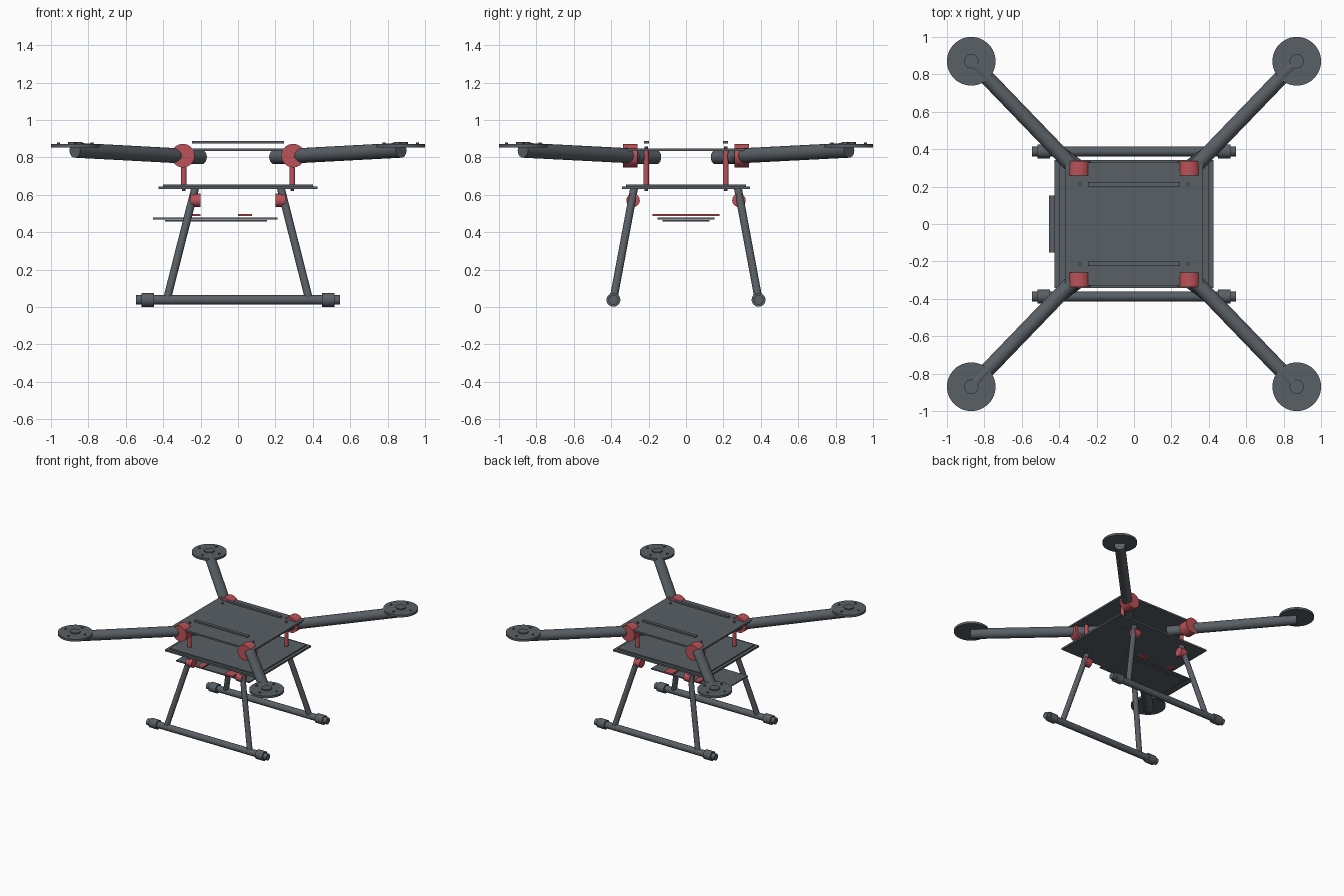
import bpy
from mathutils import Vector

if "Cube" in bpy.data.objects:
    bpy.data.objects.remove(bpy.data.objects["Cube"])


def material(name, colour):
    m = bpy.data.materials.new(name)
    m.diffuse_color = colour
    m.use_nodes = True
    m.node_tree.nodes["Principled BSDF"].inputs["Base Color"].default_value = m.diffuse_color
    return m


GREY = material("dark_grey", (0.10, 0.115, 0.13, 1))
RED = material("red", (0.50, 0.085, 0.10, 1))


def finish(obj, name, mat):
    obj.name = name
    obj.data.materials.append(mat)
    return obj


def tube(name, a, b, r, mat=GREY, sides=32):
    """Cylinder between two points."""
    a, b = Vector(a), Vector(b)
    d = b - a
    bpy.ops.mesh.primitive_cylinder_add(vertices=sides, radius=r, depth=d.length, location=(a + b) / 2)
    obj = bpy.context.object
    obj.rotation_euler = d.to_track_quat('Z', 'Y').to_euler()
    bpy.ops.object.shade_smooth_by_angle()
    return finish(obj, name, mat)


def box(name, lo, hi, mat=GREY):
    """Box between two corners."""
    lo, hi = Vector(lo), Vector(hi)
    bpy.ops.mesh.primitive_cube_add(size=1, location=(lo + hi) / 2)
    obj = bpy.context.object
    obj.scale = hi - lo
    bpy.ops.object.transform_apply(location=False, rotation=False, scale=True)
    return finish(obj, name, mat)


# Body plates
box("lower_plate", (-0.425, -0.342, 0.631), (0.425, 0.342, 0.645))
box("lower_plate_inset", (-0.40, -0.32, 0.645), (0.40, 0.32, 0.654))
box("upper_plate", (-0.37, -0.33, 0.834), (0.37, 0.33, 0.848))

# Hanging battery tray with its red clamps
box("battery_tray", (-0.455, -0.153, 0.467), (0.21, 0.153, 0.477))
box("battery_tray_pad", (-0.39, -0.125, 0.457), (0.155, 0.125, 0.464))
box("tray_clamp_left", (-0.245, -0.18, 0.486), (-0.20, 0.18, 0.497), RED)
box("tray_clamp_right", (0.0, -0.18, 0.486), (0.075, 0.18, 0.497), RED)

for sy in (-1, 1):
    side = "front" if sy < 0 else "back"

    # Top rail and landing skid with foam sleeves
    box(side + "_top_rail", (-0.245, sy * 0.211 - 0.013, 0.874), (0.245, sy * 0.211 + 0.013, 0.888))
    tube(side + "_skid", (-0.546, sy * 0.388, 0.038), (0.546, sy * 0.388, 0.038), 0.026)

    for sx in (-1, 1):
        tag = side + ("_left_" if sx < 0 else "_right_")

        def p(x, y, z):
            return (sx * x, sy * y, z)

        tube(tag + "skid_sleeve", p(0.45, 0.388, 0.038), p(0.516, 0.388, 0.038), 0.037)

        # Landing leg and its red clamp
        tube(tag + "leg", p(0.23, 0.278, 0.632), p(0.38, 0.388, 0.04), 0.021)
        tube(tag + "leg_clamp", p(0.20, 0.283, 0.57), p(0.254, 0.283, 0.57), 0.036, RED)

        # Standoff post with bolts
        tube(tag + "post", p(0.29, 0.213, 0.65), p(0.29, 0.213, 0.836), 0.015, RED)
        tube(tag + "post_bolt_top", p(0.29, 0.213, 0.848), p(0.29, 0.213, 0.858), 0.009, sides=12)
        tube(tag + "post_bolt_bottom", p(0.29, 0.213, 0.62), p(0.29, 0.213, 0.632), 0.009, sides=12)

        # Folding arm: level stub, hinge, rising outer tube
        tube(tag + "arm_stub", p(0.195, 0.158, 0.801), p(0.30, 0.275, 0.803), 0.038)
        tube(tag + "hinge", p(0.295, 0.26, 0.809), p(0.295, 0.338, 0.809), 0.063, RED)
        tube(tag + "arm", p(0.29, 0.268, 0.807), p(0.872, 0.872, 0.838), 0.04)

        # Motor mount disc, boss and bolts
        c = Vector(p(0.87, 0.87, 0.853))
        tube(tag + "motor_mount", c, c + Vector((0, 0, 0.018)), 0.13, sides=48)
        tube(tag + "motor_boss", c, c + Vector((0, 0, 0.028)), 0.038)
        for i, (dx, dy) in enumerate(((1, 0), (-1, 0), (0, 1), (0, -1))):
            o = c + Vector((dx * 0.09, dy * 0.09, 0.015))
            tube(tag + "motor_bolt_%d" % i, o, o + Vector((0, 0, 0.011)), 0.008, sides=12)
